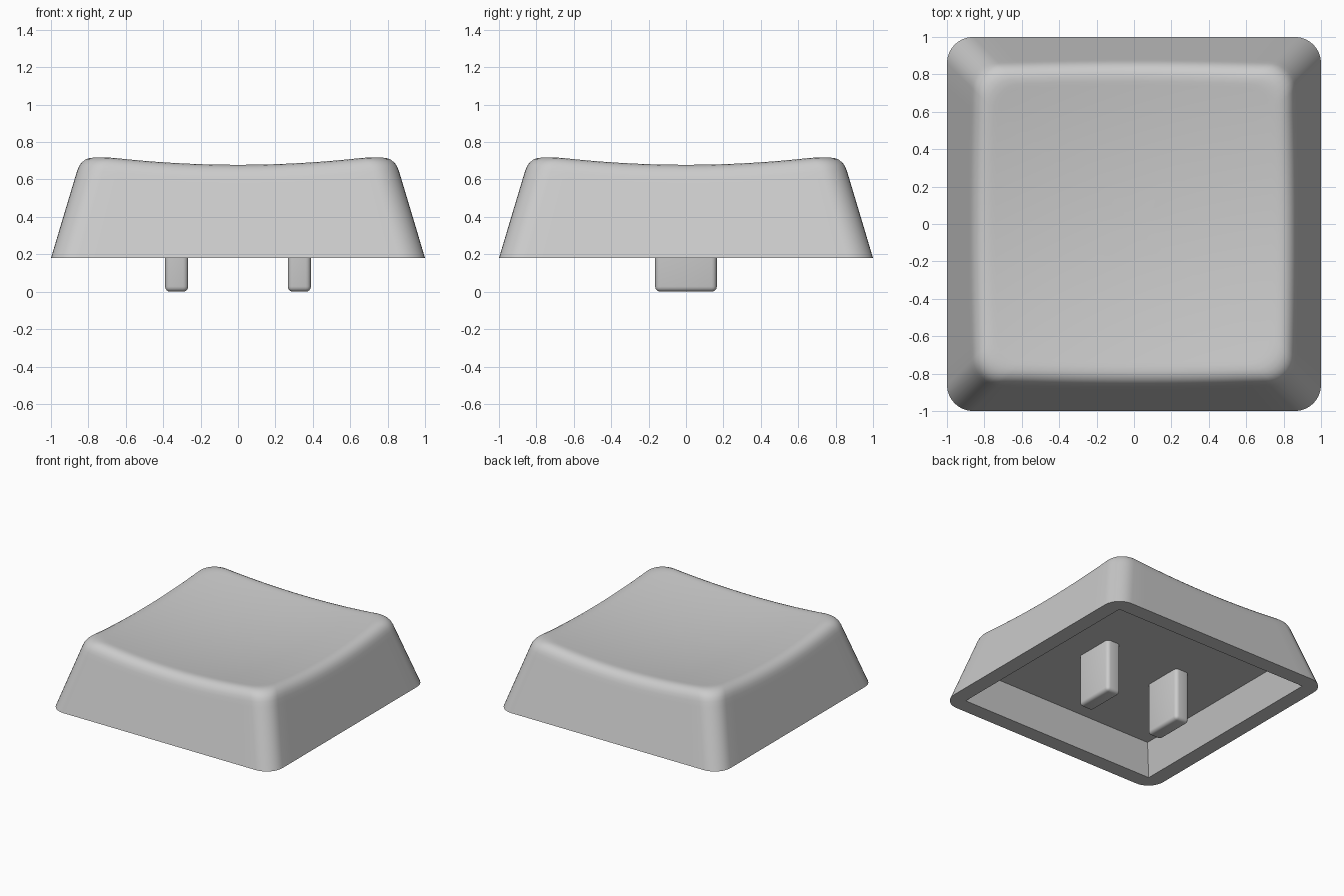
import bpy, bmesh, math
from mathutils import Vector

if "Cube" in bpy.data.objects:
    bpy.data.objects.remove(bpy.data.objects["Cube"])

grey = bpy.data.materials.new("light_grey")
grey.diffuse_color = (0.6, 0.6, 0.6, 1)
grey.use_nodes = True
grey.node_tree.nodes["Principled BSDF"].inputs["Base Color"].default_value = grey.diffuse_color

BASE, SLOPE, RADIUS = 0.18, 0.3, 0.14   # skirt bottom, wall lean, corner radius
FILLET = 0.085                          # size of the rounded top rim
CORNER_STEPS, SIDE_STEPS = 8, 14


def rounded_square(half, r):
    """Points of a rounded square, with subdivided sides."""
    core, pts = half - r, []
    for q in range(4):
        rot = q * math.pi / 2
        c, s = math.cos(rot), math.sin(rot)
        local = []
        for i in range(CORNER_STEPS + 1):
            a = math.pi / 2 * i / CORNER_STEPS
            local.append((core + r * math.cos(a), core + r * math.sin(a)))
        for i in range(1, SIDE_STEPS):
            local.append((core - 2 * core * i / SIDE_STEPS, half))
        pts += [(x * c - y * s, x * s + y * c) for x, y in local]
    return pts


COUNT = len(rounded_square(1, RADIUS))


def outline(i, inset):
    return rounded_square_cached(round(inset, 5))[i]


cache = {}


def rounded_square_cached(inset):
    if inset not in cache:
        cache[inset] = rounded_square(1 - inset, RADIUS)
    return cache[inset]


def dish(x, y):
    return 0.626 + 0.088 * (x * x + y * y)


def finish(name, bm):
    bmesh.ops.recalc_face_normals(bm, faces=bm.faces)
    mesh = bpy.data.meshes.new(name)
    bm.to_mesh(mesh)
    bm.free()
    mesh.materials.append(grey)
    ob = bpy.data.objects.new(name, mesh)
    bpy.context.collection.objects.link(ob)
    bpy.ops.object.select_all(action='DESELECT')
    ob.select_set(True)
    bpy.context.view_layer.objects.active = ob
    bpy.ops.object.shade_smooth_by_angle(angle=math.radians(30))
    return ob


# Rim fillet and dish: each column follows the wall up, over the rim and inwards
columns = []
for i in range(COUNT):
    z = 0.7
    for _ in range(8):                       # where the wall meets the dish
        inset = SLOPE * (z - BASE)
        z = dish(*outline(i, inset))
    x, y = outline(i, inset)
    corner = Vector((x, y, z))
    low = Vector((*outline(i, inset - SLOPE * FILLET), z - FILLET))
    x, y = outline(i, inset + FILLET)
    top = Vector((x, y, dish(x, y)))
    col = [Vector((*outline(i, 0), BASE)), low.lerp(Vector((*outline(i, 0), BASE)), 0.08)]
    for k in range(7):
        t = k / 6
        col.append(low.lerp(corner, t).lerp(corner.lerp(top, t), t))
    for f in (0.97, 0.86, 0.72, 0.58, 0.44, 0.3, 0.15):
        col.append(Vector((x * f, y * f, dish(x * f, y * f))))
    columns.append(col)

# Cap shell: cavity ceiling, cavity walls, bottom rim, then outer skin
rings = [[Vector((x, y, z)) for x, y in rounded_square(h, 0)]
         for h, z in ((0.805, 0.42), (0.876, BASE))]
rings += [list(r) for r in zip(*columns)]
bm = bmesh.new()
vr = [[bm.verts.new(p) for p in ring] for ring in rings]
for a, b in zip(vr, vr[1:]):
    for i in range(COUNT):
        j = (i + 1) % COUNT
        bm.faces.new((a[i], a[j], b[j], b[i]))
centre = bm.verts.new((0, 0, dish(0, 0)))
for i in range(COUNT):
    bm.faces.new((vr[-1][i], vr[-1][(i + 1) % COUNT], centre))
bm.faces.new(vr[0])
bmesh.ops.remove_doubles(bm, verts=bm.verts, dist=1e-4)
finish("cap_shell", bm)

# Two mounting prongs under the cap
for side, name in ((-1, "left_prong"), (1, "right_prong")):
    bm = bmesh.new()
    bmesh.ops.create_cube(bm, size=1)
    for v in bm.verts:
        v.co = (v.co.x * 0.124 + side * 0.328, v.co.y * 0.33, (v.co.z + 0.5) * 0.46)
    bmesh.ops.bevel(bm, geom=bm.edges[:], offset=0.028, segments=4,
                    profile=0.5, affect='EDGES')
    finish(name, bm)
